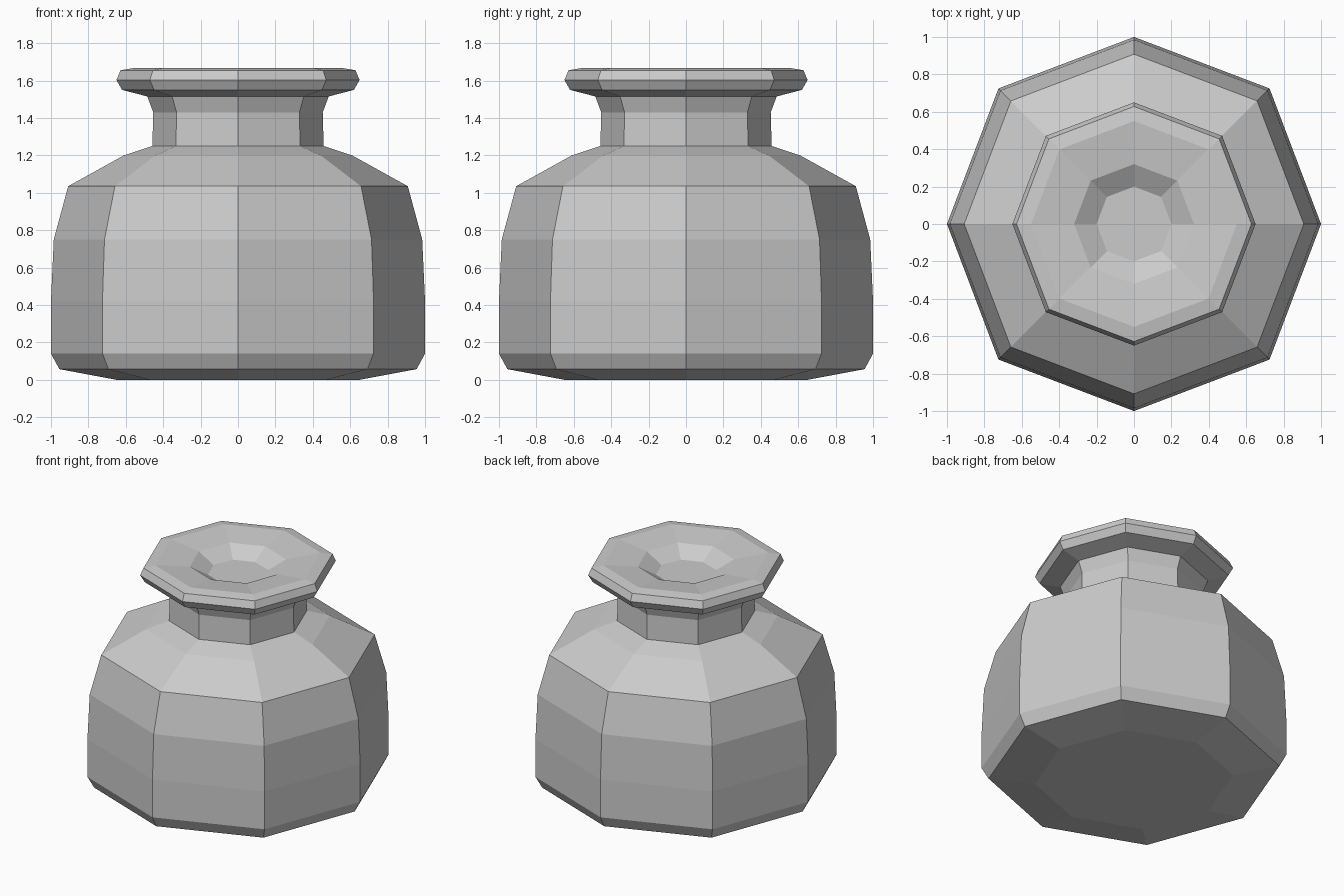
import bpy, bmesh
from math import cos, sin, pi

if "Cube" in bpy.data.objects:
    bpy.data.objects.remove(bpy.data.objects["Cube"])

SIDES = 8
DIAGONAL = 1.025  # corners on the diagonals sit slightly further out

# Outline (radius, height) from the underside up and down into the mouth
PROFILE = [
    (0.65, 0.0), (0.955, 0.057), (1.0, 0.14), (1.0, 0.42), (0.985, 0.75),
    (0.908, 1.035), (0.61, 1.20), (0.458, 1.25), (0.453, 1.43), (0.485, 1.515),
    (0.62, 1.55), (0.65, 1.603), (0.628, 1.655), (0.55, 1.668),
    (0.32, 1.64), (0.20, 1.57),
]


def lathe(name, profile):
    bm = bmesh.new()
    rings = []
    for r, z in profile:
        ring = []
        for i in range(SIDES):
            a = 2 * pi * i / SIDES
            k = r * (DIAGONAL if i % 2 else 1.0)
            ring.append(bm.verts.new((k * cos(a), k * sin(a), z)))
        rings.append(ring)
    for low, high in zip(rings, rings[1:]):
        for i in range(SIDES):
            j = (i + 1) % SIDES
            bm.faces.new((low[i], low[j], high[j], high[i]))
    bm.faces.new(rings[0][::-1])
    bm.faces.new(rings[-1])
    bmesh.ops.recalc_face_normals(bm, faces=bm.faces[:])
    mesh = bpy.data.meshes.new(name)
    bm.to_mesh(mesh)
    bm.free()
    obj = bpy.data.objects.new(name, mesh)
    bpy.context.collection.objects.link(obj)
    return obj


# Faceted bottle with neck, flared lip and shallow mouth
lathe("bottle", PROFILE)
